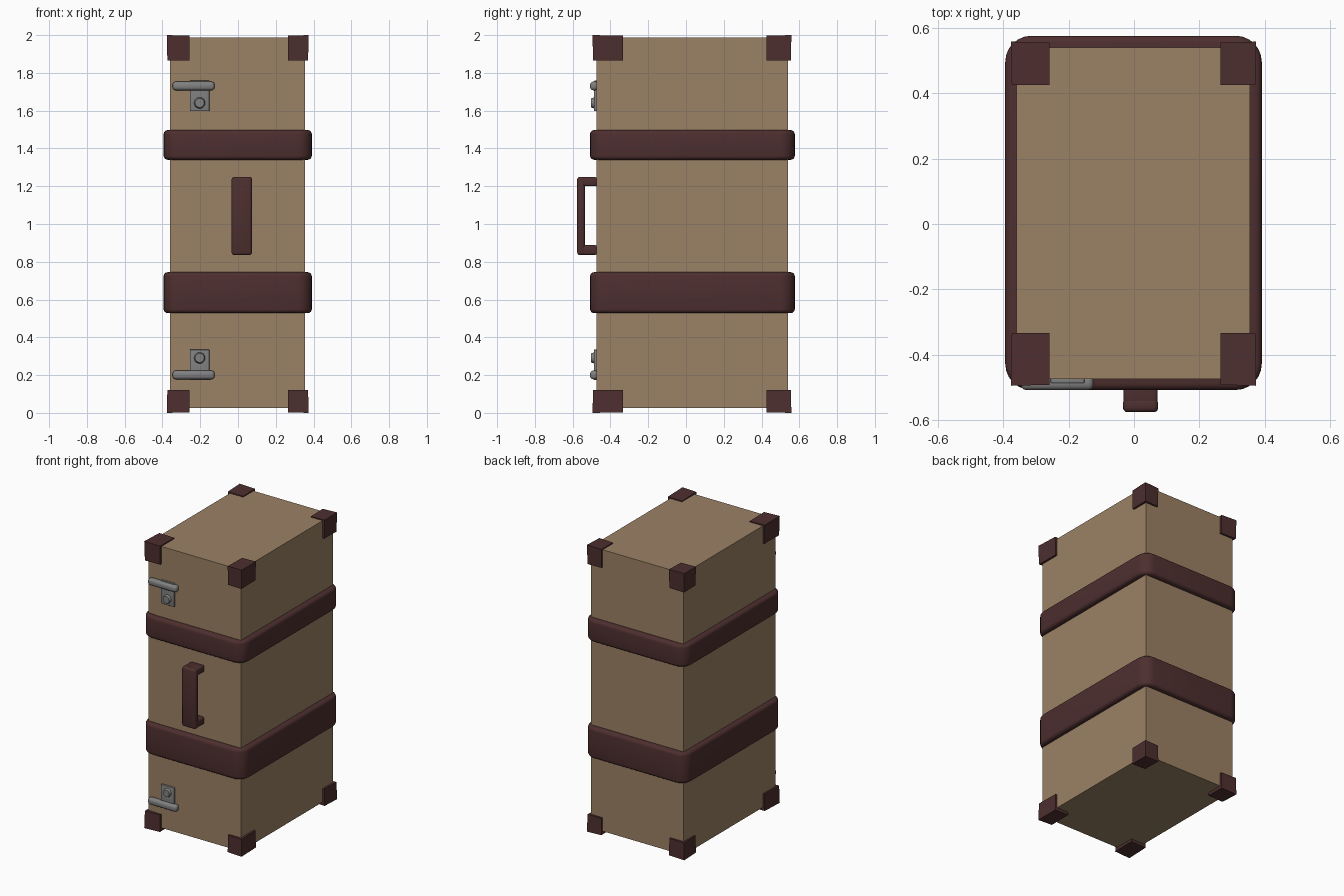
import bpy, bmesh, math
from mathutils import Vector

if "Cube" in bpy.data.objects:
    bpy.data.objects.remove(bpy.data.objects["Cube"])


def material(name, rgb):
    m = bpy.data.materials.new(name)
    m.diffuse_color = (*rgb, 1)
    m.use_nodes = True
    m.node_tree.nodes["Principled BSDF"].inputs["Base Color"].default_value = m.diffuse_color
    return m


TAN = material("tan_canvas", (0.33, 0.222, 0.13))
LEATHER = material("dark_leather", (0.076, 0.028, 0.028))
METAL = material("grey_metal", (0.22, 0.22, 0.22))


def add_box(bm, lo, hi):
    """Add an axis-aligned box between two corners and return its vertices."""
    verts = bmesh.ops.create_cube(bm, size=1)["verts"]
    for v in verts:
        v.co = Vector([lo[i] if v.co[i] < 0 else hi[i] for i in range(3)])
    return verts


def bevel(bm, edges, width, segments):
    bmesh.ops.bevel(bm, geom=edges, offset=width, segments=segments,
                    profile=0.5, affect='EDGES', clamp_overlap=True)


def finish(name, bm, mat, smooth=False):
    bmesh.ops.recalc_face_normals(bm, faces=bm.faces)
    me = bpy.data.meshes.new(name)
    bm.to_mesh(me)
    bm.free()
    ob = bpy.data.objects.new(name, me)
    bpy.context.collection.objects.link(ob)
    me.materials.append(mat)
    if smooth:
        bpy.ops.object.select_all(action='DESELECT')
        ob.select_set(True)
        bpy.context.view_layer.objects.active = ob
        bpy.ops.object.shade_smooth_by_angle(angle=math.radians(35))
    return ob


def box(name, lo, hi, mat, width=0, segments=3):
    bm = bmesh.new()
    add_box(bm, lo, hi)
    if width:
        bevel(bm, bm.edges[:], width, segments)
    return finish(name, bm, mat, width > 0)


# Case body and its thin lid, meeting at a seam on the front
X0, X1, Y0, Y1, Z0, Z1 = -0.36, 0.355, -0.475, 0.54, 0.025, 1.988
box("case_body", (-0.30, Y0, Z0), (X1, Y1, Z1), TAN)
box("case_lid", (X0, Y0 + 0.003, Z0), (-0.30, Y1, Z1), TAN)


# Leather bands with rounded corners
def band(name, z0, z1):
    bm = bmesh.new()
    add_box(bm, (-0.394, -0.508, z0), (0.391, 0.576, z1))
    upright = [e for e in bm.edges
               if abs(e.verts[0].co.z - e.verts[1].co.z) > 0.01]
    bevel(bm, upright, 0.08, 6)
    rims = [e for e in bm.edges
            if abs(e.verts[0].co.z - e.verts[1].co.z) < 1e-4]
    bevel(bm, rims, 0.022, 4)
    finish(name, bm, LEATHER, True)


band("upper_band", 1.34, 1.497)
band("lower_band", 0.528, 0.745)

# Corner caps, flaring slightly towards the outer corner
for zn, zin, zout, zs in (("bottom", 0.12, 0.0, -1), ("top", 1.866, 2.0, 1)):
    for yn, yin, yout, ys in (("front", -0.333, -0.495, -1),
                              ("back", 0.425, 0.558, 1)):
        for xn, xin, xout, xs in (("left", -0.258, -0.377, -1),
                                  ("right", 0.265, 0.374, 1)):
            inner = Vector((xin, yin, zin))
            outer = Vector((xout, yout, zout))
            signs = Vector((xs, ys, zs))
            bm = bmesh.new()
            for v in add_box(bm, (-1, -1, -1), (1, 1, 1)):
                out = [v.co[i] * signs[i] > 0 for i in range(3)]
                pull = 0.003 * (3 - sum(out))
                v.co = Vector([outer[i] - signs[i] * pull if out[i]
                               else inner[i] for i in range(3)])
            finish(f"{zn}_{yn}_{xn}_corner_cap", bm, LEATHER)

# Carrying handle: a grip on two short posts
box("handle_grip", (-0.034, -0.576, 0.835), (0.074, -0.535, 1.25),
    LEATHER, 0.014)
for n, z0, z1 in (("lower", 0.837, 0.888), ("upper", 1.2, 1.248)):
    box(f"handle_{n}_post", (-0.032, -0.56, z0), (0.072, -0.47, z1),
        LEATHER, 0.01)

# Latches: plate, bar across the seam and round stud, mirrored about mid height
MID = 0.966
for n, s in (("upper", 1), ("lower", -1)):
    def latch_box(name, x0, x1, y0, a, b, width):
        z0, z1 = sorted((MID + s * a, MID + s * b))
        box(f"{n}_latch_{name}", (x0, y0, z0), (x1, -0.465, z1), METAL, width)

    latch_box("plate", -0.255, -0.152, -0.487, 0.631, 0.793, 0.003)
    latch_box("bar", -0.346, -0.124, -0.508, 0.742, 0.788, 0.016)
    bm = bmesh.new()
    bmesh.ops.create_cone(bm, cap_ends=True, segments=20, radius1=0.031,
                          radius2=0.024, depth=0.02)
    for v in bm.verts:
        v.co = Vector((v.co.x - 0.203, -0.493 - v.co.z,
                       v.co.y + MID + s * 0.675))
    finish(f"{n}_latch_stud", bm, METAL, True)
